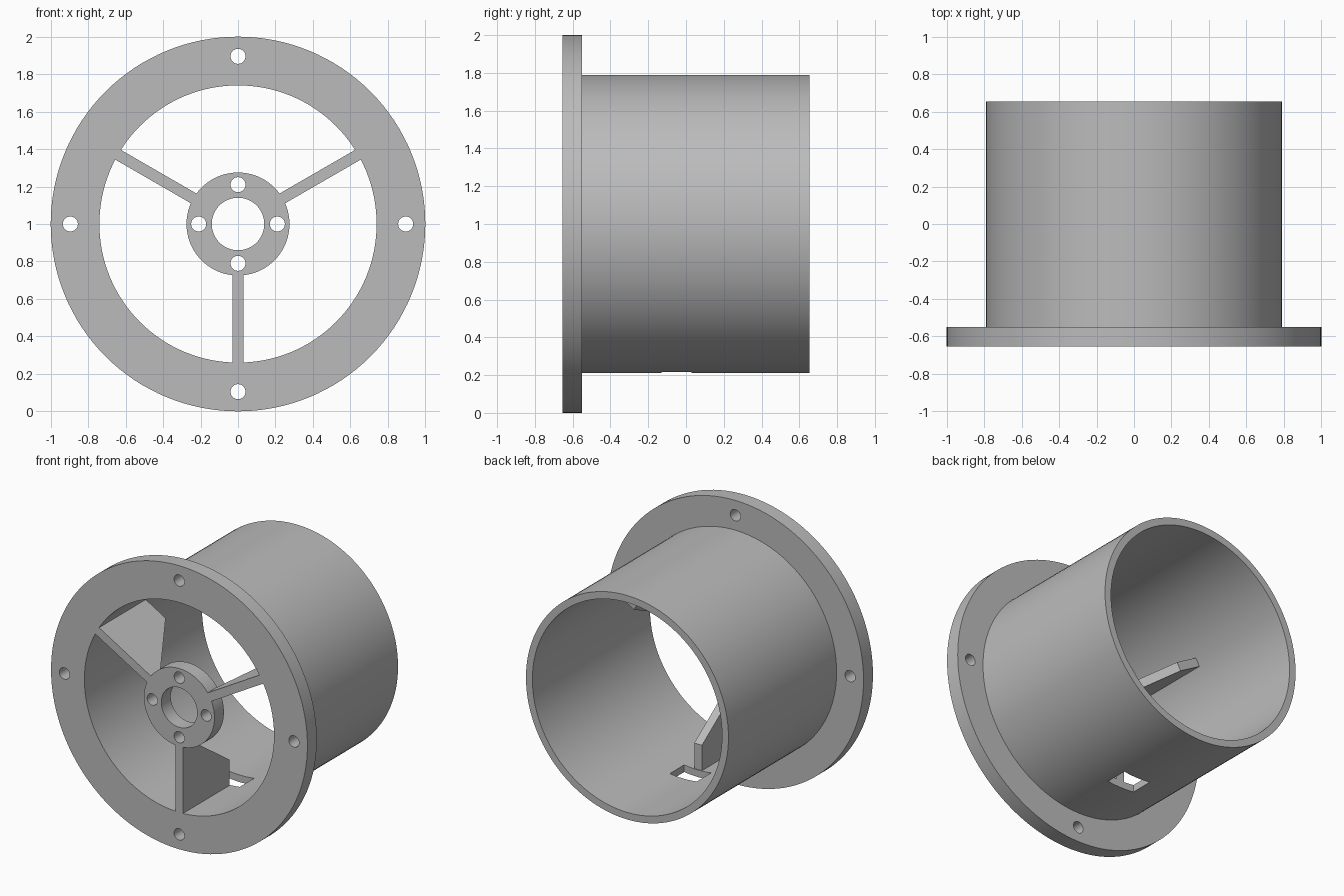
import bpy
import bmesh
from math import cos, sin, pi, radians
from mathutils import Matrix, Vector

if "Cube" in bpy.data.objects:
    bpy.data.objects.remove(bpy.data.objects["Cube"], do_unlink=True)

CENTRE = Vector((0, 0, 1))
FRONT, FLANGE_BACK, BACK = -0.655, -0.55, 0.655
BORE, TUBE_R, HUB_R = 0.74, 0.79, 0.275

grey = bpy.data.materials.new("plain grey")
grey.use_nodes = True
colour = (0.5, 0.5, 0.5, 1)
grey.diffuse_color = colour
grey.node_tree.nodes["Principled BSDF"].inputs["Base Color"].default_value = colour


def finish(bm, name):
    """Turn a bmesh into an object placed on the shared axis."""
    bmesh.ops.recalc_face_normals(bm, faces=bm.faces)
    mesh = bpy.data.meshes.new(name)
    bm.to_mesh(mesh)
    bm.free()
    mesh.materials.append(grey)
    obj = bpy.data.objects.new(name, mesh)
    obj.location = CENTRE
    bpy.context.collection.objects.link(obj)
    return obj


def lathe(name, profile, steps=128):
    """Spin a closed (radius, y) profile around the y axis."""
    bm = bmesh.new()
    verts = [bm.verts.new((r, y, 0)) for r, y in profile]
    edges = [bm.edges.new((v, verts[i - 1])) for i, v in enumerate(verts)]
    bmesh.ops.spin(bm, geom=verts + edges, cent=(0, 0, 0), axis=(0, 1, 0),
                   angle=2 * pi, steps=steps)
    bmesh.ops.remove_doubles(bm, verts=bm.verts, dist=0.0001)
    return finish(bm, name)


def drill_tool(name, ring_radius, hole_radius):
    """Four cylinders along y, one on each side of the axis."""
    bm = bmesh.new()
    for i in range(4):
        a = i * pi / 2
        place = Matrix.Translation((ring_radius * cos(a), -0.6, ring_radius * sin(a)))
        bmesh.ops.create_cone(bm, cap_ends=True, segments=32, radius1=hole_radius,
                              radius2=hole_radius, depth=0.4,
                              matrix=place @ Matrix.Rotation(pi / 2, 4, 'X'))
    return finish(bm, name)


def cut(obj, tool):
    """Subtract the tool, bake the result and drop the tool."""
    mod = obj.modifiers.new("cut", 'BOOLEAN')
    mod.operation, mod.solver, mod.object = 'DIFFERENCE', 'EXACT', tool
    tool.hide_render = True
    graph = bpy.context.evaluated_depsgraph_get()
    baked = bpy.data.meshes.new_from_object(obj.evaluated_get(graph))
    obj.modifiers.clear()
    obj.data = baked
    bpy.data.objects.remove(tool, do_unlink=True)


# Flanged tube with bolt holes and a slot underneath
housing = lathe("flanged_tube", [(BORE, FRONT), (1, FRONT), (1, FLANGE_BACK),
                                 (TUBE_R, FLANGE_BACK), (TUBE_R, BACK), (BORE, BACK)])
cut(housing, drill_tool("flange_drill", 0.895, 0.04))
bm = bmesh.new()
bmesh.ops.create_cube(bm, size=1, matrix=Matrix.Translation((0, -0.05, -0.76))
                      @ Matrix.Diagonal((0.21, 0.16, 0.3, 1)))
cut(housing, finish(bm, "slot_cutter"))

# Hub ring with four screw holes
hub = lathe("hub", [(0.14, FRONT), (HUB_R, FRONT), (HUB_R, FLANGE_BACK),
                    (0.14, FLANGE_BACK)], 96)
cut(hub, drill_tool("hub_drill", 0.21, 0.04))

# Three tapered support fins between hub and tube
fins = []
for i, angle in enumerate((-90, 30, 150)):
    bm = bmesh.new()
    profile = [(HUB_R - 0.003, FRONT), (BORE + 0.002, FRONT), (BORE + 0.002, -0.135),
               (0.56, -0.135), (HUB_R - 0.003, FLANGE_BACK)]
    face = bm.faces.new([bm.verts.new((r, y, -0.03)) for r, y in profile])
    side = bmesh.ops.extrude_face_region(bm, geom=[face])
    moved = [v for v in side["geom"] if isinstance(v, bmesh.types.BMVert)]
    bmesh.ops.translate(bm, verts=moved, vec=(0, 0, 0.06))
    bmesh.ops.rotate(bm, verts=bm.verts, cent=(0, 0, 0),
                     matrix=Matrix.Rotation(-radians(angle), 3, 'Y'))
    fins.append(finish(bm, f"support_fin_{i + 1}"))

# Smooth round walls, crisp rims
bpy.ops.object.select_all(action='DESELECT')
for obj in (housing, hub):
    obj.select_set(True)
bpy.context.view_layer.objects.active = housing
bpy.ops.object.shade_smooth_by_angle(angle=radians(30))
